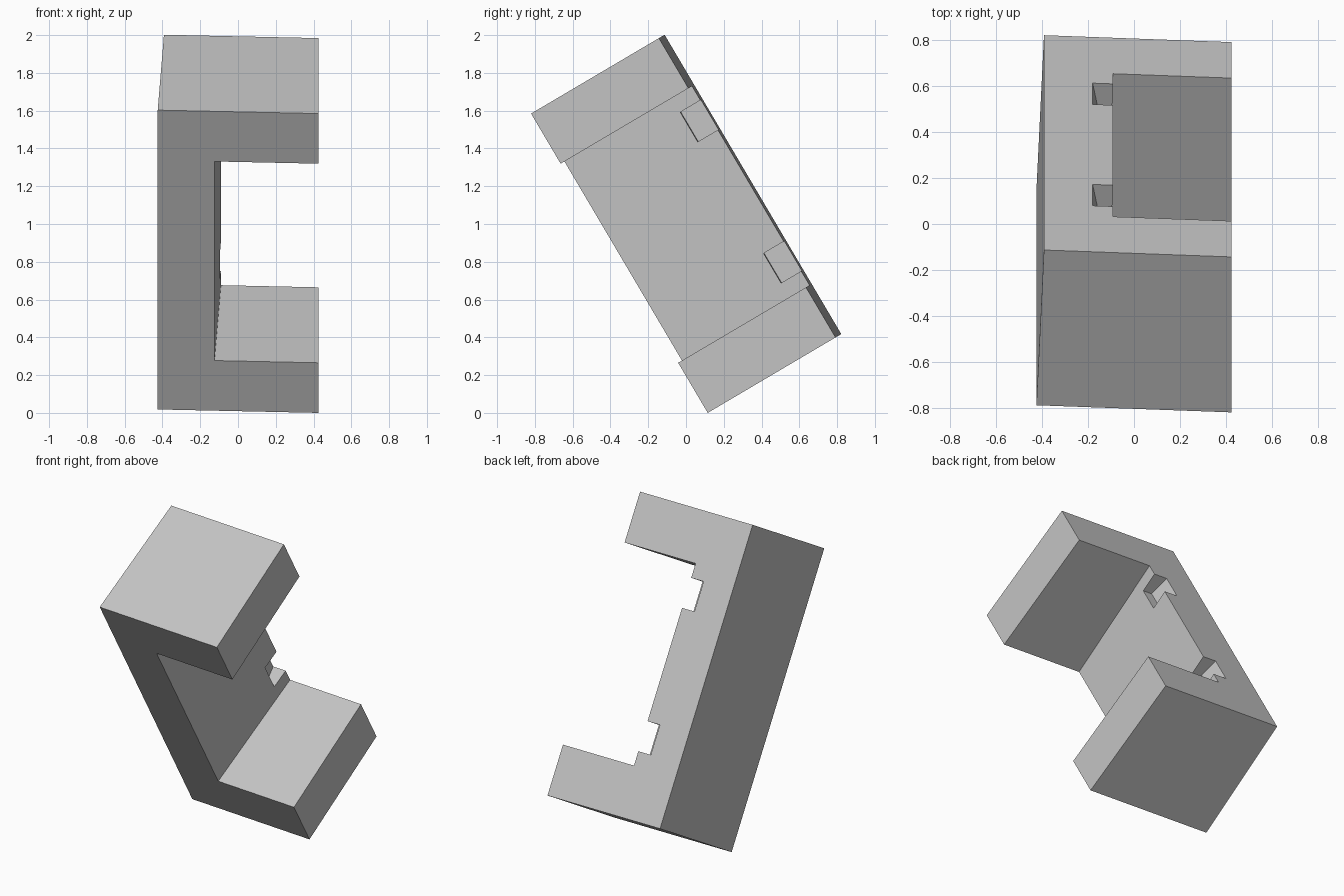
import bpy, bmesh, math
from mathutils import Matrix

cube = bpy.data.objects.get("Cube")
if cube:
    bpy.data.objects.remove(cube, do_unlink=True)

LENGTH = 1.84
ARM = 0.308
TILT = Matrix.Translation((0, 0.115, 0)) @ Matrix.Rotation(math.radians(30.55), 4, "X")

grey = bpy.data.materials.new("plain grey")
grey.use_nodes = True
colour = (0.55, 0.55, 0.55, 1)
grey.diffuse_color = colour
grey.node_tree.nodes["Principled BSDF"].inputs["Base Color"].default_value = colour


def prism(name, section, low, high):
    """Extrude a cross-section along the block's length, then lean it back."""
    bm = bmesh.new()
    base = bm.faces.new([bm.verts.new((x, y, low)) for x, y in section])
    top = bmesh.ops.extrude_face_region(bm, geom=[base])["geom"]
    verts = [v for v in top if isinstance(v, bmesh.types.BMVert)]
    bmesh.ops.translate(bm, verts=verts, vec=(0, 0, high - low))
    bmesh.ops.recalc_face_normals(bm, faces=bm.faces)
    bm.transform(TILT)
    mesh = bpy.data.meshes.new(name)
    bm.to_mesh(mesh)
    bm.free()
    mesh.materials.append(grey)
    obj = bpy.data.objects.new(name, mesh)
    bpy.context.collection.objects.link(obj)
    return obj


def cut(target, cutter):
    """Subtract the cutter from the target and discard it."""
    cutter.hide_render = True
    mod = target.modifiers.new("cut", "BOOLEAN")
    mod.operation = "DIFFERENCE"
    mod.solver = "EXACT"
    mod.object = cutter
    bpy.context.view_layer.objects.active = target
    bpy.ops.object.modifier_apply(modifier=mod.name)
    bpy.data.objects.remove(cutter, do_unlink=True)


# Leaning block with a slightly skewed cross-section
block = prism("c_shaped_block",
              [(0.425, 0), (-0.425, 0.036), (-0.392, 0.821), (0.425, 0.786)],
              0, LENGTH)

# Wide slot that leaves a spine and two arms
cut(block, prism("slot_cutter",
                 [(0.6, -0.1), (-0.13, -0.1), (-0.082, 1), (0.6, 1)],
                 ARM, LENGTH - ARM))

# Two small notches in the rear edge of the spine
notch = [(0, 0.679), (-0.157, 0.687), (-0.191, 0.87), (0, 0.87)]
for low in (0.395, LENGTH - 0.395 - 0.182):
    cut(block, prism("notch_cutter", notch, low, low + 0.182))
